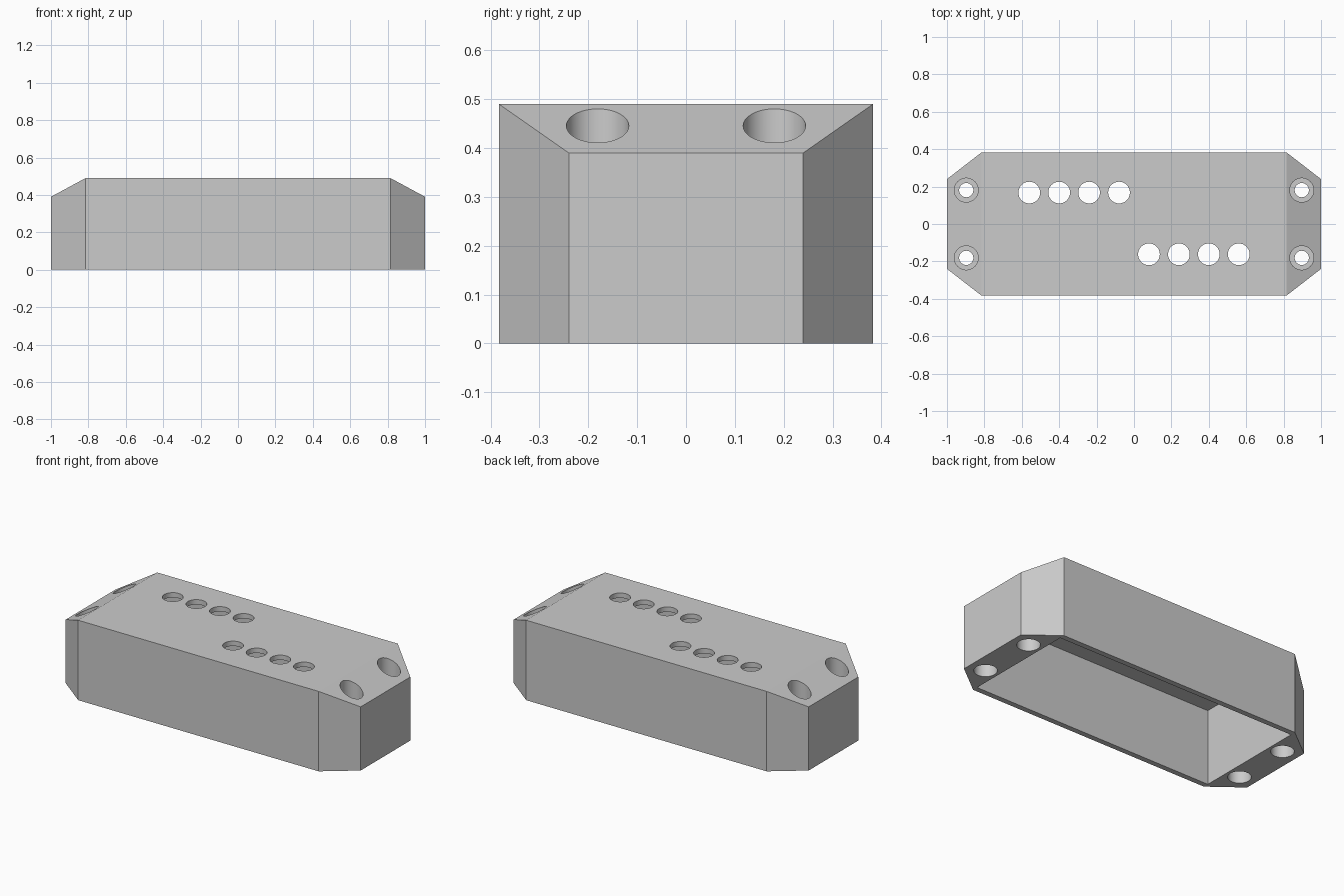
import bpy
import bmesh
from mathutils import Matrix, Vector

default_cube = bpy.data.objects.get("Cube")
if default_cube:
    bpy.data.objects.remove(default_cube, do_unlink=True)

SIGNS = (-1, 1)
HEIGHT = 0.49
END_HEIGHT = 0.39
SHOULDER = Vector((0.815, 0.383))   # corner where the chamfer starts
TIP = Vector((1.0, 0.24))           # corner where the chamfer ends

grey = bpy.data.materials.new("plain grey")
grey.use_nodes = True
colour = (0.6, 0.6, 0.6, 1)
grey.diffuse_color = colour
grey.node_tree.nodes["Principled BSDF"].inputs["Base Color"].default_value = colour


def make_object(name, bm):
    bmesh.ops.recalc_face_normals(bm, faces=bm.faces[:])
    mesh = bpy.data.meshes.new(name)
    bm.to_mesh(mesh)
    bm.free()
    mesh.materials.append(grey)
    obj = bpy.data.objects.new(name, mesh)
    bpy.context.collection.objects.link(obj)
    return obj


def add_cylinder(bm, x, y, radius, bottom, top):
    bmesh.ops.create_cone(
        bm, cap_ends=True, segments=48, radius1=radius, radius2=radius,
        depth=top - bottom,
        matrix=Matrix.Translation((x, y, (top + bottom) / 2)))


def cut(target, name, bm):
    cutter = make_object(name, bm)
    cutter.hide_render = True
    mod = target.modifiers.new(name, 'BOOLEAN')
    mod.operation = 'DIFFERENCE'
    mod.solver = 'EXACT'
    mod.object = cutter
    bpy.ops.object.modifier_apply(modifier=mod.name)
    bpy.data.objects.remove(cutter, do_unlink=True)


# Enclosure body: chamfered block with sloping ends
bm = bmesh.new()
for corner, top in ((SHOULDER, HEIGHT), (TIP, END_HEIGHT)):
    for sx in SIGNS:
        for sy in SIGNS:
            for z in (0, top):
                bm.verts.new((sx * corner.x, sy * corner.y, z))
bmesh.ops.convex_hull(bm, input=bm.verts[:])
bmesh.ops.dissolve_limit(bm, angle_limit=0.02, verts=bm.verts[:], edges=bm.edges[:])
body = make_object("enclosure_body", bm)
bpy.context.view_layer.objects.active = body
body.select_set(True)

# Cavity open at the underside
bm = bmesh.new()
bmesh.ops.create_cube(
    bm, size=1,
    matrix=Matrix.Translation((0, 0, 0.18)) @ Matrix.Diagonal((1.63, 0.70, 0.56, 1)))
cut(body, "cavity_cutter", bm)

# Two staggered rows of round holes in the lid
bm = bmesh.new()
for i in range(4):
    x = 0.08 + 0.16 * i
    add_cylinder(bm, -x, 0.168, 0.058, 0.4, 0.6)
    add_cylinder(bm, x, -0.162, 0.058, 0.4, 0.6)
cut(body, "lid_hole_cutter", bm)

# Mounting holes: wide bores from above and below, joined by narrow ones
wide, narrow = bmesh.new(), bmesh.new()
for sx in SIGNS:
    for sy in SIGNS:
        x, y = sx * 0.897, sy * 0.181
        add_cylinder(wide, x, y, 0.064, 0.24, 0.6)
        add_cylinder(wide, x, y, 0.064, -0.1, 0.16)
        add_cylinder(narrow, x, y, 0.038, -0.1, 0.6)
cut(body, "bore_cutter", wide)
cut(body, "screw_hole_cutter", narrow)

bpy.ops.object.shade_smooth_by_angle(angle=0.4)
